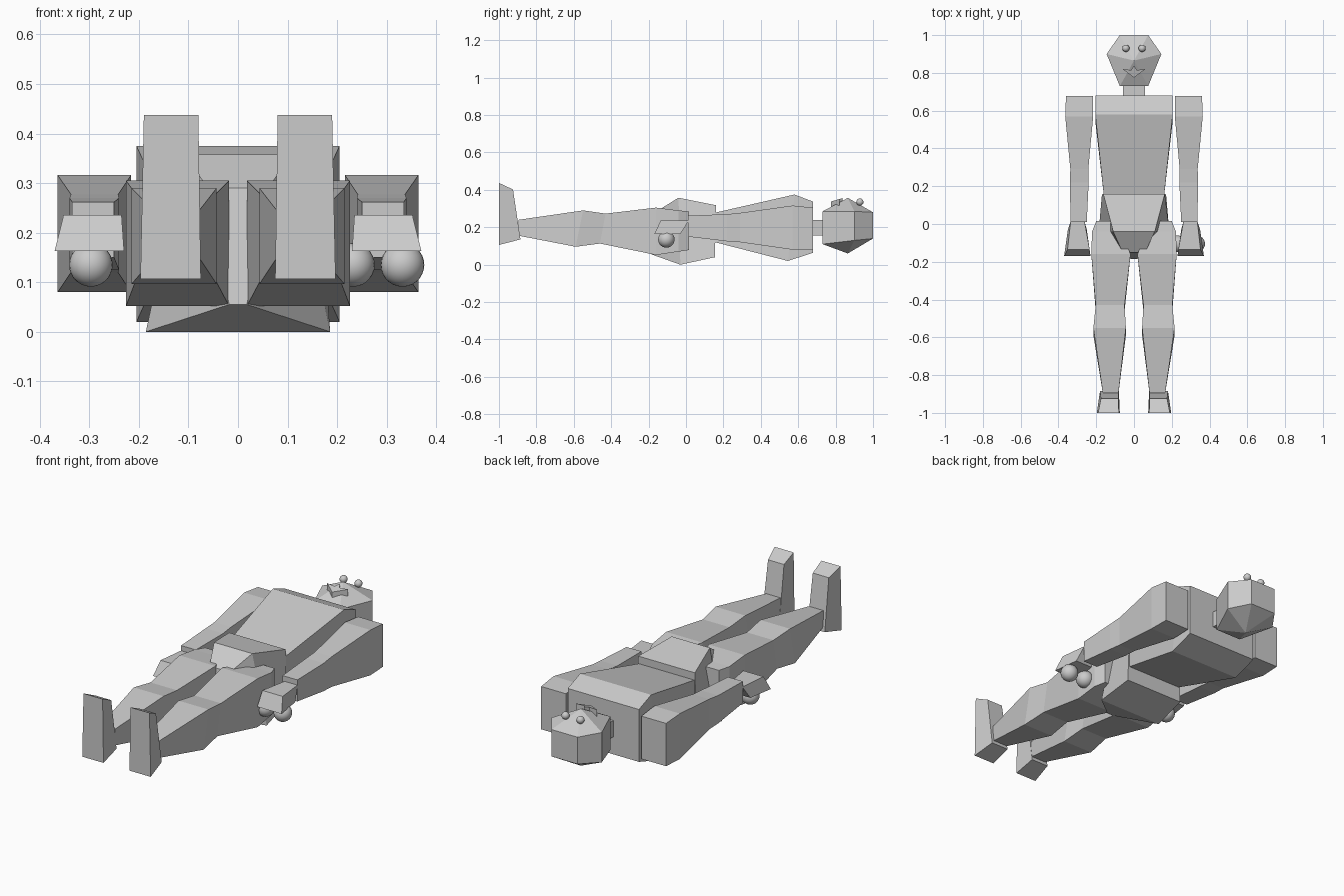
import bpy, bmesh, math
from mathutils import Matrix

if "Cube" in bpy.data.objects:
    bpy.data.objects.remove(bpy.data.objects["Cube"], do_unlink=True)

grey = bpy.data.materials.new("plain_grey")
grey.use_nodes = True
grey.diffuse_color = (0.6, 0.6, 0.6, 1)
grey.node_tree.nodes["Principled BSDF"].inputs["Base Color"].default_value = (0.6, 0.6, 0.6, 1)


def finish(name, bm, smooth=False):
    bmesh.ops.recalc_face_normals(bm, faces=bm.faces)
    for f in bm.faces:
        f.smooth = smooth
    me = bpy.data.meshes.new(name)
    bm.to_mesh(me)
    bm.free()
    me.materials.append(grey)
    ob = bpy.data.objects.new(name, me)
    bpy.context.collection.objects.link(ob)
    return ob


def bridge(bm, rings):
    for a, b in zip(rings, rings[1:]):
        n = len(a)
        for i in range(n):
            bm.faces.new((a[i], a[(i + 1) % n], b[(i + 1) % n], b[i]))


def loft(name, sections, side=1):
    """Four-sided limb. Each section: upper edge (y, z, x0, x1), lower edge (y, z, x0, x1)."""
    bm = bmesh.new()
    rings = []
    for (yt, zt, a, b), (yb, zb, c, d) in sections:
        pts = [(a, yt, zt), (b, yt, zt), (d, yb, zb), (c, yb, zb)]
        rings.append([bm.verts.new((side * x, y, z)) for x, y, z in pts])
    bridge(bm, rings)
    bm.faces.new(rings[0])
    bm.faces.new(rings[-1])
    return finish(name, bm)


def box_sec(y, x0, x1, z0, z1, yb=None):
    return (y, z1, x0, x1), (y if yb is None else yb, z0, x0, x1)


def ball(name, centre, r):
    bm = bmesh.new()
    bmesh.ops.create_uvsphere(bm, u_segments=24, v_segments=14, radius=r,
                              matrix=Matrix.Translation(centre))
    return finish(name, bm, True)


# Trunk
loft("torso", [box_sec(0.68, -0.205, 0.205, 0.064, 0.337),
               box_sec(0.58, -0.205, 0.205, 0.02, 0.375, 0.545),
               box_sec(0.155, -0.16, 0.16, 0.12, 0.278)])
loft("pelvis", [((0.16, 0.318, -0.163, 0.163), (0.155, 0.04, -0.17, 0.17)),
                ((-0.04, 0.358, -0.11, 0.11), (-0.03, 0.0, -0.186, 0.186)),
                ((-0.15, 0.29, -0.06, 0.06), (-0.185, 0.055, -0.018, 0.018))])
loft("neck", [box_sec(0.76, -0.057, 0.057, 0.155, 0.24),
              box_sec(0.66, -0.057, 0.057, 0.155, 0.24)])

# Head: six-sided drum with a pointed face and a pointed back
bm = bmesh.new()
outline = [(0.075, 1.0, 0.28, 0.14), (0.145, 0.9, 0.285, 0.13), (0.075, 0.73, 0.285, 0.11)]
outline += [(-x, y, t, b) for x, y, t, b in reversed(outline)]
upper = [bm.verts.new((x, y, t)) for x, y, t, b in outline]
lower = [bm.verts.new((x, y, b)) for x, y, t, b in outline]
bridge(bm, [upper, lower])
for ring, tip in ((upper, (0, 0.865, 0.357)), (lower, (0, 0.865, 0.06))):
    apex = bm.verts.new(tip)
    for i in range(6):
        bm.faces.new((ring[i], ring[(i + 1) % 6], apex))
finish("head", bm)

# Mouth: crescent plate raised off the face
bm = bmesh.new()
shape = [(-0.06, 0.82), (-0.015, 0.815), (0, 0.838), (0.015, 0.815), (0.06, 0.82), (0, 0.775)]
rings = [[bm.verts.new((x, y, z + (y - 0.8) * 0.3)) for x, y in shape] for z in (0.31, 0.345)]
bridge(bm, rings)
for r in rings:
    bm.faces.new(r)
finish("mouth", bm)

# Paired parts
for side, word in ((1, "left"), (-1, "right")):
    ball(word + "_eye", (0.043 * side, 0.93, 0.335), 0.019)

    arm = [box_sec(0.678, 0.218, 0.36, 0.082, 0.305),
           box_sec(0.57, 0.216, 0.364, 0.08, 0.316),
           box_sec(0.29, 0.242, 0.337, 0.12, 0.277),
           box_sec(0.22, 0.24, 0.34, 0.125, 0.27),
           box_sec(0.01, 0.25, 0.335, 0.15, 0.262)]
    loft(word + "_arm", arm, side)

    hand = [((0.015, 0.235, 0.262, 0.335), (-0.03, 0.165, 0.25, 0.35)),
            ((-0.135, 0.236, 0.235, 0.352), (-0.17, 0.163, 0.23, 0.37))]
    loft(word + "_hand", hand, side)

    leg = [box_sec(0.015, 0.1, 0.2, 0.078, 0.285),
           box_sec(-0.04, 0.07, 0.222, 0.07, 0.29),
           box_sec(-0.16, 0.018, 0.226, 0.052, 0.305),
           box_sec(-0.43, 0.05, 0.203, 0.113, 0.273, -0.46),
           box_sec(-0.55, 0.043, 0.215, 0.096, 0.29, -0.59),
           box_sec(-0.895, 0.082, 0.165, 0.155, 0.24)]
    loft(word + "_leg", leg, side)

    foot = [((-0.925, 0.402, 0.083, 0.175), (-0.885, 0.135, 0.08, 0.18)),
            ((-1.0, 0.437, 0.08, 0.19), (-1.0, 0.106, 0.075, 0.197))]
    loft(word + "_foot", foot, side)

# Balls under the hands: two on the left, one on the right
ball("left_inner_ball", (0.232, -0.105, 0.135), 0.044)
ball("left_outer_ball", (0.332, -0.105, 0.135), 0.044)
ball("right_ball", (-0.297, -0.105, 0.135), 0.044)
